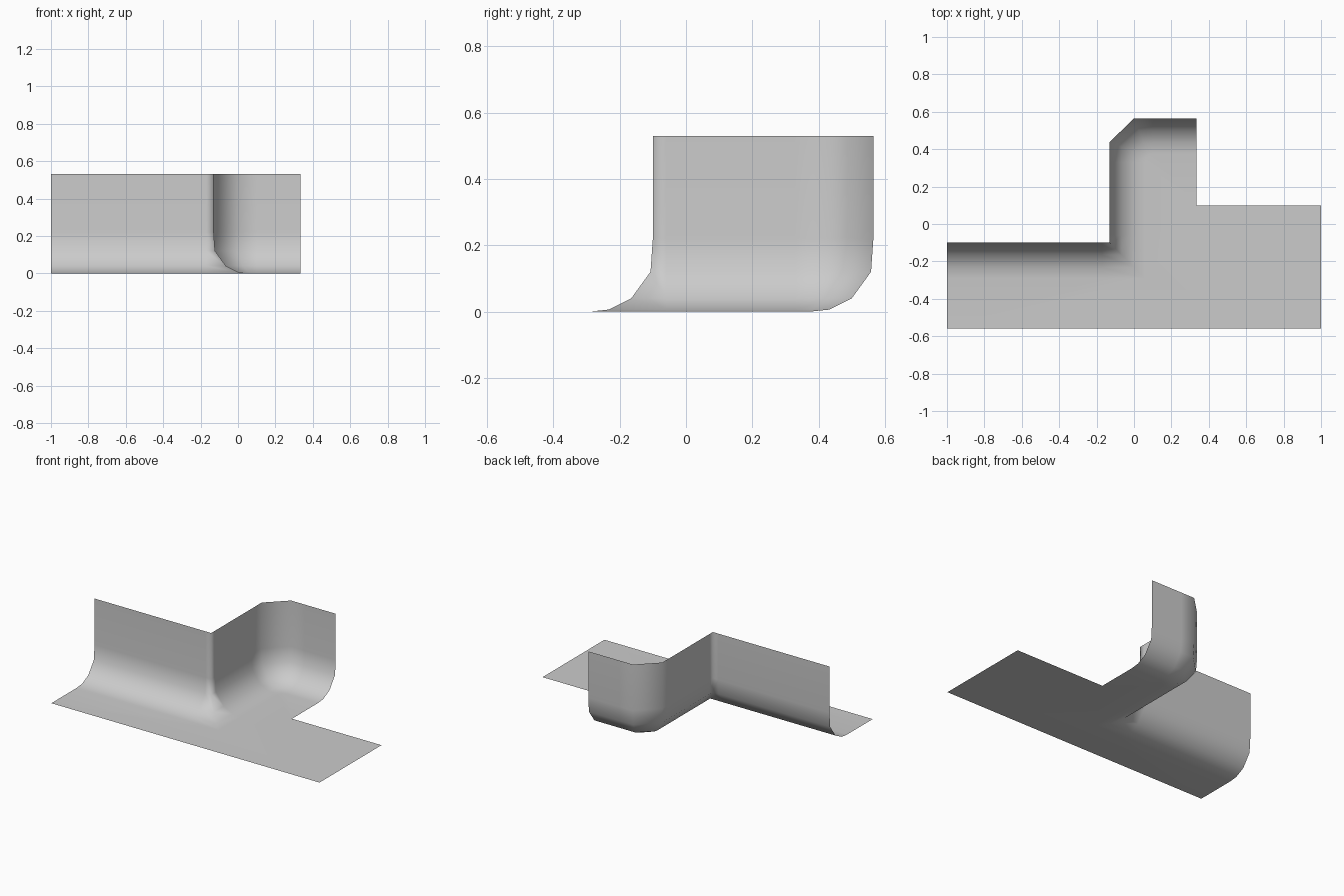
import bpy, bmesh
from mathutils import Vector

if "Cube" in bpy.data.objects:
    bpy.data.objects.remove(bpy.data.objects["Cube"])

# Plan of the wall, floor lying on its right-hand side
path = [Vector(p) for p in [(-1, -0.10), (-0.17, -0.10), (-0.13, -0.10), (-0.13, -0.06),
                            (-0.13, 0.33), (-0.13, 0.438), (0, 0.565), (0.10, 0.565), (0.333, 0.565)]]
# Cove profile: (distance in from the wall, height)
profile = [(0, 0.53), (0, 0.22), (0.007, 0.12), (0.065, 0.04), (0.132, 0.006), (0.19, 0)]


def right_normal(a, b):
    d = (b - a).normalized()
    return Vector((d.y, -d.x))


def miter(i):
    """Offset direction at a path point, scaled so both walls move in by one unit."""
    n1 = right_normal(path[max(i - 1, 0)], path[max(i, 1)])
    last = len(path) - 1
    n2 = right_normal(path[min(i, last - 1)], path[min(i + 1, last)])
    return (n1 + n2) / (1 + n1.dot(n2))


bm = bmesh.new()

# Wall with rounded base
rings = []
for d, z in profile:
    rings.append([bm.verts.new((*(p + miter(i) * d), z)) for i, p in enumerate(path)])
for top, low in zip(rings, rings[1:]):
    for i in range(len(path) - 1):
        bm.faces.new((top[i], low[i], low[i + 1], top[i + 1]))

# Flat floor joined to the foot of the cove
outline = [(0.333, 0.10), (1, 0.10), (1, -0.56), (-1, -0.56)]
floor = bm.faces.new(rings[-1] + [bm.verts.new((x, y, 0)) for x, y in outline])
floor.normal_update()
bmesh.ops.triangulate(bm, faces=[floor])
bmesh.ops.recalc_face_normals(bm, faces=bm.faces[:])
bm.normal_update()
if sum(f.normal.z * f.calc_area() for f in bm.faces) < 0:
    bmesh.ops.reverse_faces(bm, faces=bm.faces[:])
for f in bm.faces:
    f.smooth = True

mesh = bpy.data.meshes.new("floor_and_cove_wall")
bm.to_mesh(mesh)
bm.free()
bpy.context.collection.objects.link(bpy.data.objects.new("floor_and_cove_wall", mesh))
